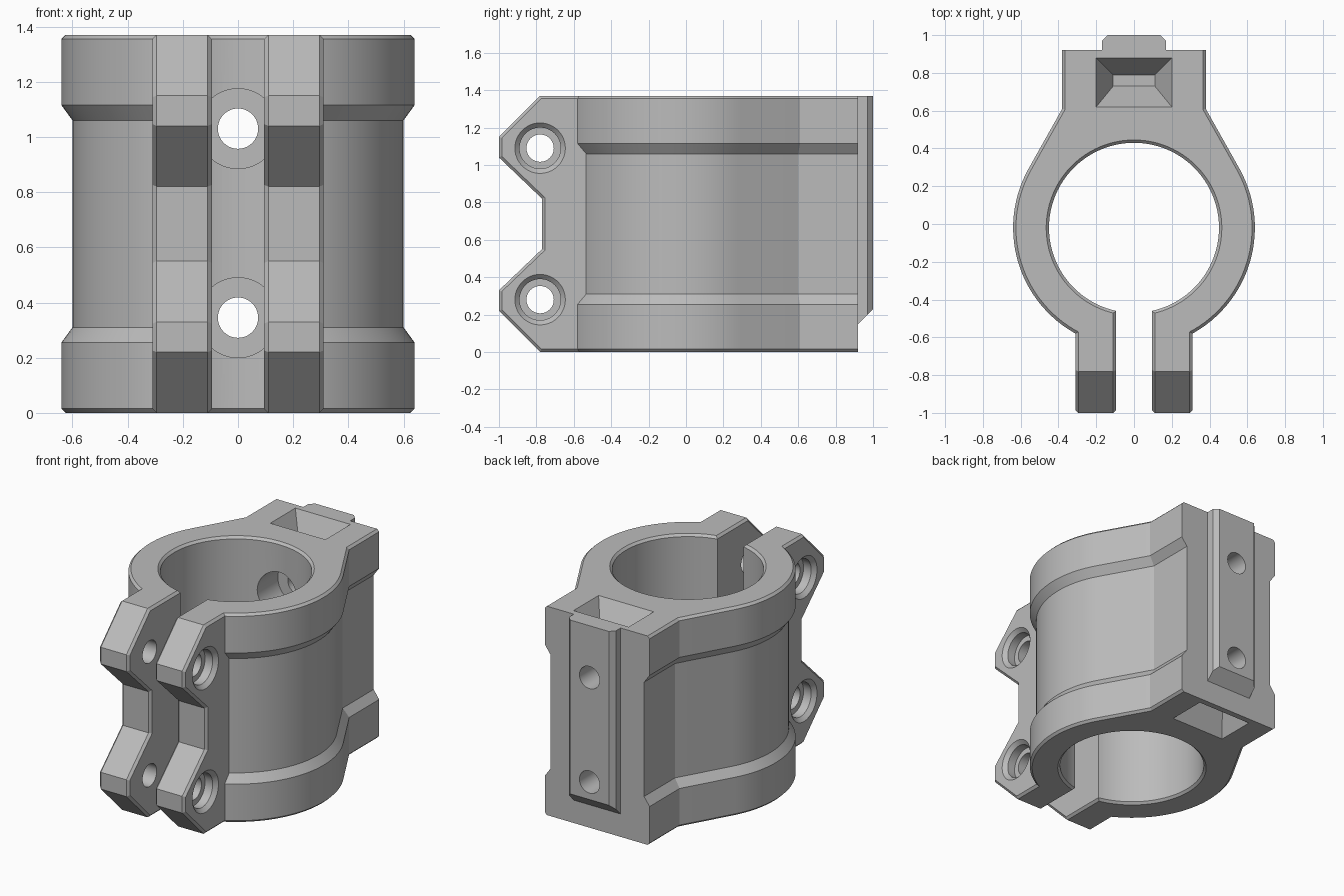
import bpy, bmesh
from math import sin, cos, pi, radians
from mathutils import Vector

cube = bpy.data.objects.get("Cube")
if cube:
    bpy.data.objects.remove(cube, do_unlink=True)

grey = bpy.data.materials.new("plain grey")
grey.use_nodes = True
COLOUR = (0.5, 0.5, 0.5, 1)
grey.diffuse_color = COLOUR
grey.node_tree.nodes["Principled BSDF"].inputs["Base Color"].default_value = COLOUR

H = 1.37          # overall height
CY = -0.02        # centre of the bore in y
EDGE = 0.015      # small edge chamfer


def loft(name, rings, chamfer_x=False):
    """Closed solid through a stack of rings with equal point counts."""
    bm = bmesh.new()
    rows = [[bm.verts.new(p) for p in ring] for ring in rings]
    n = len(rows[0])
    for a, b in zip(rows, rows[1:]):
        for i in range(n):
            j = (i + 1) % n
            bm.faces.new((a[i], a[j], b[j], b[i]))
    bm.faces.new(rows[0][::-1])
    bm.faces.new(rows[-1])
    bmesh.ops.recalc_face_normals(bm, faces=bm.faces)
    if chamfer_x:
        rim = [e for e in bm.edges if abs(e.verts[0].co.x - e.verts[1].co.x) < 1e-5]
        bmesh.ops.bevel(bm, geom=rim, offset=EDGE, segments=1, affect='EDGES')
    mesh = bpy.data.meshes.new(name)
    bm.to_mesh(mesh)
    bm.free()
    mesh.materials.append(grey)
    ob = bpy.data.objects.new(name, mesh)
    bpy.context.collection.objects.link(ob)
    return ob


def lathe(name, profile, origin, axis, sides=48):
    """Turned solid: profile of (distance along axis, radius)."""
    d = Vector(axis)
    u = d.orthogonal().normalized()
    v = d.cross(u)
    rings = []
    for t, r in profile:
        rings.append([Vector(origin) + d * t + u * (r * cos(2 * pi * i / sides))
                      + v * (r * sin(2 * pi * i / sides)) for i in range(sides)])
    return loft(name, rings)


def combine(target, other, operation):
    mod = target.modifiers.new("combine", 'BOOLEAN')
    mod.operation = operation
    mod.solver = 'EXACT'
    mod.object = other
    bpy.context.view_layer.objects.active = target
    bpy.ops.object.modifier_apply(modifier=mod.name)
    bpy.data.objects.remove(other, do_unlink=True)


def rect(x0, x1, y0, y1, z):
    return [(x0, y0, z), (x1, y0, z), (x1, y1, z), (x0, y1, z)]


def body_outline(z, inset, steps=72):
    """Round barrel running tangentially into a square back block."""
    start = radians(29.3)
    r = 0.64 - inset
    sweep = pi + 2 * start
    x, y = 0.38 - inset, 0.61 - 0.26 * inset
    pts = [(x, 0.92, z), (x, y, z)]
    for i in range(steps + 1):
        a = start - sweep * i / steps
        pts.append((r * cos(a), CY + r * sin(a), z))
    return pts + [(-x, y, z), (-x, 0.92, z)]


# Barrel with raised bands at both ends
half = [(0, EDGE), (EDGE, 0), (0.255, 0), (0.31, 0.04)]
levels = half + [(H - z, inset) for z, inset in reversed(half)]
clamp = loft("tube_clamp", [body_outline(z, inset) for z, inset in levels])

# Opening at the front
combine(clamp, loft("opening", [rect(-0.13, 0.13, -1.2, -0.3, z) for z in (-0.1, H + 0.1)]),
        'DIFFERENCE')

# Pair of clamping ears
lower = [(-0.42, 0), (-0.78, 0), (-1.0, 0.22), (-1.0, 0.33), (-0.77, 0.55)]
ear = lower + [(y, H - z) for y, z in reversed(lower)]
for side in (1, -1):
    combine(clamp, loft("clamp_ear", [[(side * x, y, z) for y, z in ear]
                                      for x in (0.095, 0.31)], True), 'UNION')

# Tongue on the back, sloped at its lower end
tongue = [(0.17, 0.85), (0.17, 0.97), (0.14, 1.0)]
tongue += [(-x, y) for x, y in reversed(tongue)]
combine(clamp, loft("back_tongue", [[(x, y, 0.15 + y - 0.92) for x, y in tongue],
                                    [(x, y, H) for x, y in tongue]]), 'UNION')

# Main bore with chamfered mouths
end = [(-0.1, 0.565), (EDGE, 0.45)]
bore = [(t, r) for t, r in end] + [(H - t, r) for t, r in reversed(end)]
combine(clamp, lathe("bore", bore, (0, CY, 0), (0, 0, 1), 96), 'DIFFERENCE')

# Tapered pockets in the top and bottom of the back block
for z0, up in ((0, -1), (H, 1)):
    rings = [rect(-0.11 - 0.09 * k, 0.11 + 0.09 * k, 0.73 - 0.11 * k, 0.79 + 0.09 * k,
                  z0 + up * 0.18 * (k - 1)) for k in (0, 1, 1.2)]
    combine(clamp, loft("pocket", rings), 'DIFFERENCE')

# Mounting holes through the back, counterbored from the bore
for z in (0.345, 1.03):
    combine(clamp, lathe("mount_hole", [(0, 0.145), (0.62, 0.145), (0.62, 0.073), (1.2, 0.073)],
                         (0, 0, z), (0, 1, 0)), 'DIFFERENCE')

# Cross-bolt holes through the ears, counterbored on both outer sides
for z in (0.28, H - 0.28):
    seat = [(0.4, 0.225), (0.285, 0.11), (0.23, 0.11), (0.23, 0.073)]
    profile = seat + [(-t, r) for t, r in reversed(seat)]
    combine(clamp, lathe("bolt_hole", profile, (0, -0.78, z), (1, 0, 0)), 'DIFFERENCE')

# Smooth the round surfaces, keep the chamfers crisp
bpy.ops.object.select_all(action='DESELECT')
clamp.select_set(True)
bpy.context.view_layer.objects.active = clamp
bpy.ops.object.shade_smooth_by_angle(angle=radians(20))
